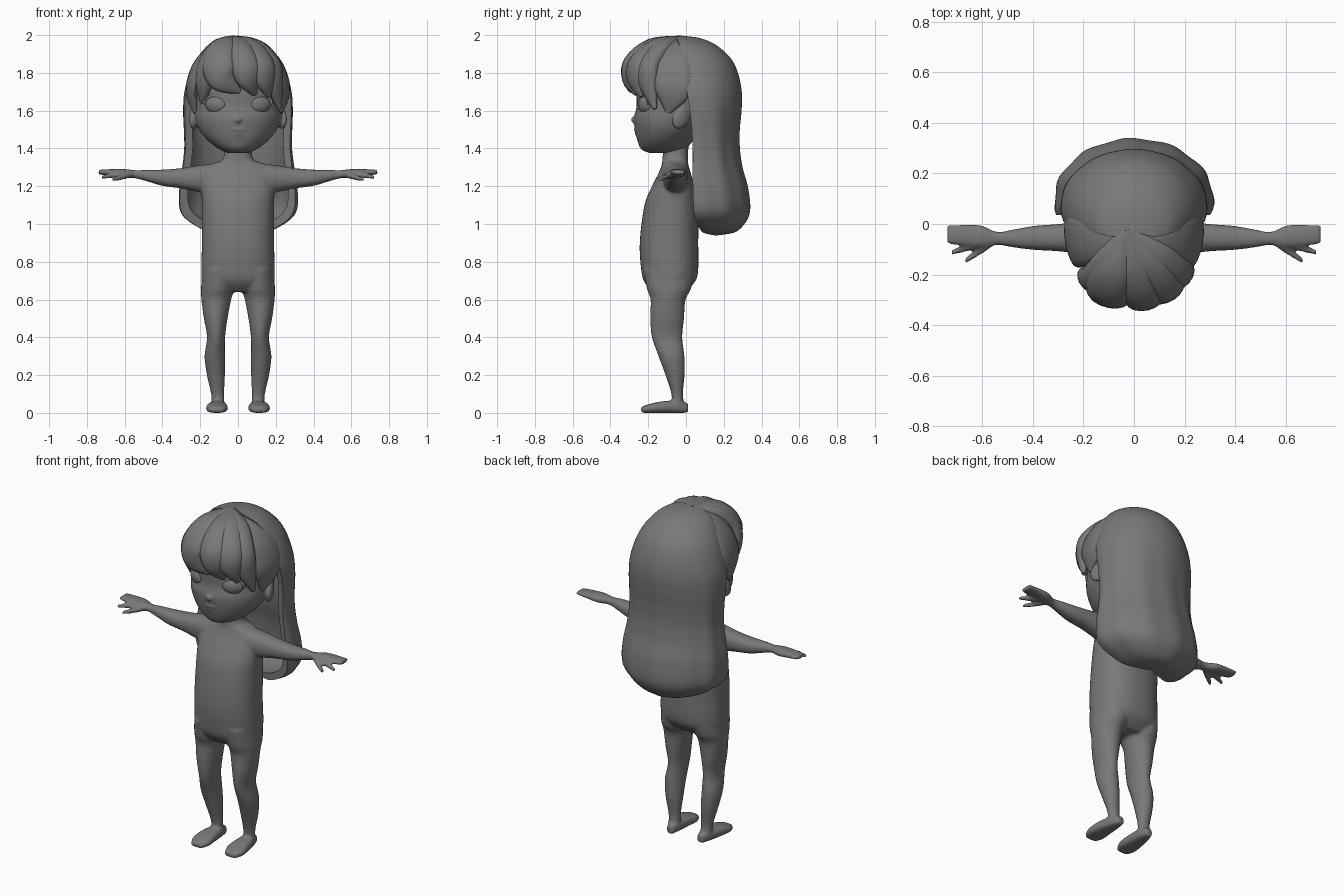
import bpy, bmesh, math
from mathutils import Vector, Matrix, Euler

# Dark grey clay shared by every part
grey = bpy.data.materials.new("dark_grey")
grey.diffuse_color = (0.19, 0.19, 0.19, 1)


def spline(rows, steps=5):
    """Catmull-Rom interpolation through rows of numbers."""
    out = []
    for i in range(len(rows) - 1):
        a, b, c, d = (rows[max(i - 1, 0)], rows[i], rows[i + 1],
                      rows[min(i + 2, len(rows) - 1)])
        for k in range(steps):
            t = k / steps
            out.append([0.5 * (2 * q + (r - p) * t + (2 * p - 5 * q + 4 * r - s) * t * t
                               + (3 * q - p - 3 * r + s) * t ** 3)
                        for p, q, r, s in zip(a, b, c, d)])
    return out + [list(rows[-1])]


def loft(bm, rings):
    vr = [[bm.verts.new(p) for p in ring] for ring in rings]
    n = len(vr[0])
    for a, b in zip(vr, vr[1:]):
        for i in range(n):
            bm.faces.new((a[i], a[(i + 1) % n], b[(i + 1) % n], b[i]))
    bm.faces.new(vr[0][::-1])
    bm.faces.new(vr[-1])


def tube(bm, axis, rows, sx=1, n=24, power=2.0):
    """Rows: position on axis, two centre coordinates, two radii."""
    others = [i for i in range(3) if i != axis]
    rings = []
    for pos, c1, c2, r1, r2 in spline(rows):
        ring = []
        for k in range(n):
            t = 2 * math.pi * k / n
            c, s = math.cos(t), math.sin(t)
            p = [0, 0, 0]
            p[axis] = pos
            p[others[0]] = c1 + r1 * math.copysign(abs(c) ** (2 / power), c)
            p[others[1]] = c2 + r2 * math.copysign(abs(s) ** (2 / power), s)
            p[0] *= sx
            ring.append(p)
        rings.append(ring)
    loft(bm, rings)


def ball(bm, loc, scale, rot=(0, 0, 0)):
    m = Matrix.LocRotScale(Vector(loc), Euler(rot), Vector(scale))
    bmesh.ops.create_uvsphere(bm, u_segments=24, v_segments=16, radius=1, matrix=m)


def lock(bm, path, sx=1, centre=Vector((0, -0.03, 1.70)), n=16):
    """Flattened strand. Path rows: x, y, z, half width, half thickness."""
    pts = spline(path)
    rings = []
    for i, (x, y, z, w, th) in enumerate(pts):
        p = Vector((x, y, z))
        tan = Vector(pts[min(i + 1, len(pts) - 1)][:3]) - Vector(pts[max(i - 1, 0)][:3])
        nor = p - centre
        side = tan.cross(nor).normalized()
        nor = side.cross(tan).normalized()
        ring = []
        for k in range(n):
            t = 2 * math.pi * k / n
            q = p + side * w * math.cos(t) + nor * th * math.sin(t)
            ring.append((q.x * sx, q.y, q.z))
        rings.append(ring)
    loft(bm, rings)


def finish(bm, name, voxel=None, smooth=4):
    bmesh.ops.recalc_face_normals(bm, faces=bm.faces)
    me = bpy.data.meshes.new(name)
    bm.to_mesh(me)
    bm.free()
    me.materials.append(grey)
    ob = bpy.data.objects.new(name, me)
    bpy.context.collection.objects.link(ob)
    bpy.ops.object.select_all(action='DESELECT')
    ob.select_set(True)
    bpy.context.view_layer.objects.active = ob
    if voxel:
        r = ob.modifiers.new("Fuse", 'REMESH')
        r.mode = 'VOXEL'
        r.voxel_size = voxel
        r.use_smooth_shade = True
        s = ob.modifiers.new("Relax", 'SMOOTH')
        s.iterations = smooth
        s.factor = 0.5
    else:
        bpy.ops.object.shade_smooth_by_angle(angle=math.radians(50))
    return ob


# Body: torso, arms, hands, legs and feet fused together
bm = bmesh.new()
tube(bm, 2, [(.64, 0, -.09, .13, .085), (.69, 0, -.087, .187, .132), (.75, 0, -.086, .195, .15),
             (.9, 0, -.09, .191, .155), (1.1, 0, -.078, .191, .142), (1.2, 0, -.068, .195, .112),
             (1.27, 0, -.06, .185, .085), (1.315, 0, -.058, .15, .07),
             (1.345, 0, -.057, .08, .068), (1.45, 0, -.05, .074, .064)], power=2.3, n=40)
for s in (1, -1):
    tube(bm, 0, [(.1, -.06, 1.24, .075, .082), (.2, -.055, 1.24, .065, .072),
                 (.3, -.054, 1.242, .054, .054), (.4, -.055, 1.245, .047, .043),
                 (.48, -.057, 1.256, .035, .031), (.54, -.057, 1.263, .026, .022),
                 (.6, -.05, 1.268, .044, .023), (.66, -.045, 1.272, .043, .019),
                 (.738, -.041, 1.275, .038, .012)], s, power=2.3)
    tube(bm, 0, [(.56, -.07, 1.265, .02, .017), (.61, -.105, 1.25, .019, .016),
                 (.668, -.147, 1.235, .011, .011)], s)
    tube(bm, 0, [(.6, -.07, 1.266, .02, .017), (.66, -.092, 1.258, .017, .015),
                 (.722, -.113, 1.248, .01, .01)], s)
    tube(bm, 2, [(.025, .105, -.04, .034, .034), (.1, .108, -.047, .035, .031),
                 (.2, .117, -.058, .048, .051), (.3, .123, -.077, .054, .069),
                 (.4, .116, -.1, .048, .081), (.5, .118, -.1, .063, .09),
                 (.6, .115, -.095, .079, .093), (.66, .108, -.09, .088, .118),
                 (.76, .1, -.09, .088, .135)], s)
    tube(bm, 1, [(.012, .1, .025, .02, .025), (-.04, .105, .032, .038, .032),
                 (-.12, .11, .031, .052, .031), (-.19, .112, .024, .057, .024),
                 (-.238, .112, .016, .035, .016)], s, power=2.8)
finish(bm, "body", 0.008, 6)

# Head with nose, lips and ears
bm = bmesh.new()
tube(bm, 2, [(1.375, 0, -.12, .05, .07), (1.395, 0, -.118, .098, .118), (1.44, 0, -.11, .158, .147),
             (1.5, 0, -.085, .206, .185), (1.56, 0, -.06, .228, .216), (1.62, 0, -.04, .233, .222),
             (1.7, 0, -.03, .238, .232), (1.8, 0, -.02, .232, .232), (1.88, 0, -.015, .19, .2),
             (1.94, 0, -.02, .12, .13), (1.965, 0, -.03, .04, .04)], n=48)
ball(bm, (0, -.272, 1.552), (.02, .02, .018))
ball(bm, (0, -.262, 1.500), (.045, .014, .01))
ball(bm, (0, -.258, 1.478), (.034, .013, .012))
for s in (1, -1):
    ball(bm, (s * .228, -.025, 1.565), (.024, .048, .066), (-.5, 0, s * .45))
finish(bm, "head", 0.007, 4)

# Eyes with rounded upper lids
for s, side in ((1, "left"), (-1, "right")):
    bm = bmesh.new()
    ball(bm, (s * .115, -.214, 1.632), (.062, .034, .047), (0, 0, s * .42))
    finish(bm, side + "_eye")
    bm = bmesh.new()
    lid = []
    for k in range(9):
        t = math.pi * k / 8
        x = .115 - .064 * math.cos(t)
        lid.append((x, -.242 + (x - .05) * .33, 1.635 + .047 * math.sin(t), .008, .008))
    lock(bm, lid, s, n=8)
    finish(bm, side + "_eyelid")

# Long back hair: hollow shell. Rows: z, half width, front edge y, back y
bm = bmesh.new()
rings = []
for z, a, yf, yb in spline([(1.997, .002, -.03, -.027), (1.985, .08, -.05, .07),
                            (1.95, .155, -.035, .155),
                            (1.88, .215, -.015, .235), (1.8, .255, -.005, .275),
                            (1.7, .284, .005, .295), (1.6, .29, .02, .293), (1.5, .286, .03, .283),
                            (1.4, .284, .035, .283), (1.3, .295, .035, .297),
                            (1.2, .31, .035, .325), (1.1, .313, .038, .338), (1.04, .29, .045, .33),
                            (.99, .225, .065, .3), (.955, .14, .09, .255),
                            (.94, .01, .15, .17)]):
    yc = (yf + .25 * yb) / 1.25
    d = yb - yc
    amp = .014 * min(1, max(0, (1.75 - z) / .4))
    outer, inner = [], []
    for k in range(41):
        t = -.25 + (math.pi + .5) * k / 40
        w = 1 + amp * math.sin(11 * t + 2 * z)
        outer.append((a * w * math.cos(t), yc + d * w * math.sin(t), z))
        inner.append((a * .87 * math.cos(t), yc + d * .8 * math.sin(t),
                      z + .035 * (1.47 - z) / .53))
    rings.append(outer + inner[::-1])
loft(bm, rings)
finish(bm, "back_hair")

# Side hair in front of the ears
for s, side in ((1, "left"), (-1, "right")):
    bm = bmesh.new()
    lock(bm, [(-.01, -.04, 1.968, .03, .02), (.1, -.06, 1.935, .08, .03),
              (.19, -.065, 1.86, .1, .032), (.237, -.068, 1.76, .105, .03),
              (.243, -.075, 1.68, .085, .025), (.226, -.095, 1.59, .015, .01)], s)
    finish(bm, side + "_side_hair")

# Fringe: broad overlapping lobes fanning from the crown and swept to one side
fringe = [
    ((-.105, -.14, 1.94), (-.155, -.215, 1.85), (-.178, -.215, 1.75), (-.19, -.185, 1.64), .06),
    ((-.08, -.175, 1.945), (-.105, -.265, 1.86), (-.08, -.292, 1.77), (.01, -.275, 1.70), .088),
    ((.0, -.18, 1.945), (.035, -.283, 1.86), (.055, -.295, 1.77), (.09, -.262, 1.685), .076),
    ((.055, -.155, 1.945), (.118, -.248, 1.86), (.14, -.262, 1.77), (.165, -.235, 1.675), .074),
    ((.09, -.12, 1.94), (.168, -.195, 1.85), (.192, -.2, 1.75), (.22, -.165, 1.61), .066)]
for i, (a, b, c, d, w) in enumerate(fringe):
    bm = bmesh.new()
    lock(bm, [(-.028, -.025, 1.982, .02, .016), (*a, w * .85, .038), (*b, w, .045),
              (*c, w * .9, .04), (*d, .012, .01)])
    finish(bm, f"fringe_lock_{i + 1}")
